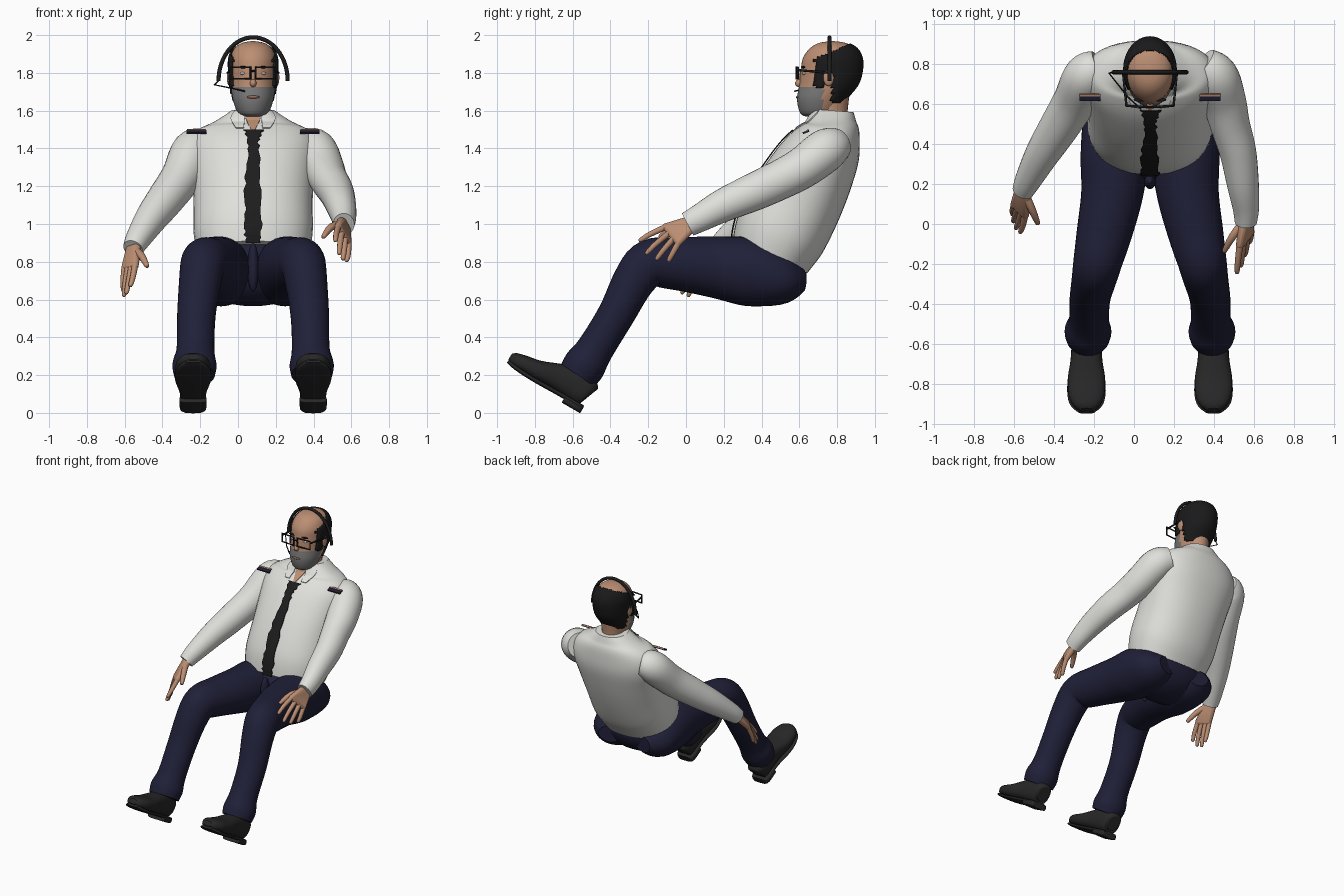
import bpy, bmesh, math, random
from mathutils import Vector
from mathutils.bvhtree import BVHTree

if "Cube" in bpy.data.objects:
    bpy.data.objects.remove(bpy.data.objects["Cube"])

random.seed(4)
CX = 0.08          # body mid-plane


def material(name, r, g, b):
    m = bpy.data.materials.new(name)
    m.diffuse_color = (r, g, b, 1)
    m.use_nodes = True
    m.node_tree.nodes["Principled BSDF"].inputs["Base Color"].default_value = m.diffuse_color
    return m


SKIN = material("skin", .50, .27, .17)
WHITE = material("shirt white", .74, .74, .71)
NAVY = material("trouser navy", .014, .014, .040)
BLACK = material("tie black", .012, .012, .013)
SHOE = material("shoe charcoal", .020, .020, .020)
HAIR = material("hair black", .010, .010, .011)
GREY = material("beard grey", .19, .19, .19)
LIP = material("lip brown", .30, .14, .10)
EYE = material("eye white", .55, .52, .48)


def finish(name, bm, mat, smooth=True):
    bmesh.ops.recalc_face_normals(bm, faces=bm.faces)
    for f in bm.faces:
        f.smooth = smooth and len(f.verts) < 5
    me = bpy.data.meshes.new(name)
    bm.to_mesh(me)
    bm.free()
    me.materials.append(mat)
    ob = bpy.data.objects.new(name, me)
    bpy.context.collection.objects.link(ob)
    return ob


def catmull(rows, sub):
    """Smooth interpolation through rows of numbers."""
    out = []
    for i in range(len(rows) - 1):
        a, b, c, d = (rows[max(0, min(len(rows) - 1, i + k))] for k in (-1, 0, 1, 2))
        for j in range(sub):
            t = j / sub
            out.append([.5 * (2 * q + (r - p) * t + (2 * p - 5 * q + 4 * r - s) * t * t
                              + (3 * q - p - 3 * r + s) * t ** 3) for p, q, r, s in zip(a, b, c, d)])
    return out + [list(rows[-1])]


def loft(name, rings, mat, n=28, sub=5, level=False, power=2.0):
    """Tube through rings (x, y, z, half width, half depth)."""
    rows = catmull(rings, sub)
    pts = [Vector(r[:3]) for r in rows]
    bm, loops = bmesh.new(), []
    for i, r in enumerate(rows):
        t = Vector((0, 0, 1)) if level else (pts[min(i + 1, len(pts) - 1)] - pts[max(i - 1, 0)]).normalized()
        a = (Vector((1, 0, 0)) - t * t.x).normalized()
        b = t.cross(a)
        loop = []
        for k in range(n):
            c, s = math.cos(math.tau * k / n), math.sin(math.tau * k / n)
            c, s = (math.copysign(abs(v) ** (2 / power), v) for v in (c, s))
            loop.append(bm.verts.new(pts[i] + a * c * max(r[3], .002) + b * s * max(r[4], .002)))
        loops.append(loop)
    for p, q in zip(loops, loops[1:]):
        for k in range(n):
            bm.faces.new((p[k], p[(k + 1) % n], q[(k + 1) % n], q[k]))
    bm.faces.new(loops[0])
    bm.faces.new(loops[-1])
    return finish(name, bm, mat)


def ball(name, loc, radii, mat, seg=24):
    bm = bmesh.new()
    bmesh.ops.create_uvsphere(bm, u_segments=seg, v_segments=seg // 2, radius=1)
    for v in bm.verts:
        v.co = Vector(loc) + Vector([c * r for c, r in zip(v.co, radii)])
    return finish(name, bm, mat)


def box(name, loc, size, mat, tilt=0):
    bm = bmesh.new()
    bmesh.ops.create_cube(bm, size=1)
    for v in bm.verts:
        v.co = Vector([c * s for c, s in zip(v.co, size)])
    ob = finish(name, bm, mat, False)
    ob.location, ob.rotation_euler = loc, (tilt, 0, 0)
    return ob


def wire(name, pts, r, mat, closed=False):
    cu = bpy.data.curves.new(name, 'CURVE')
    cu.dimensions, cu.bevel_depth, cu.bevel_resolution = '3D', r, 2
    cu.use_fill_caps = True
    sp = cu.splines.new('POLY')
    sp.points.add(len(pts) - 1)
    for p, co in zip(sp.points, pts):
        p.co = (*co, 1)
    sp.use_cyclic_u = closed
    cu.materials.append(mat)
    ob = bpy.data.objects.new(name, cu)
    bpy.context.collection.objects.link(ob)
    return ob


# Shirt body, leaning back
shirt = loft("shirt_body", [(CX, .445, .825, .29, .215), (CX, .50, .95, .315, .245), (CX, .585, 1.12, .315, .245),
                            (CX, .67, 1.28, .325, .225), (CX, .735, 1.40, .335, .195), (CX, .77, 1.49, .295, .155),
                            (CX, .778, 1.55, .19, .125), (CX, .782, 1.60, .115, .105)], WHITE, n=40, power=2.25)
tree = BVHTree.FromPolygons([v.co for v in shirt.data.vertices], [p.vertices for p in shirt.data.polygons])


def drape(name, rows, offset, mat, sub=1, jitter=0):
    """Strip of rows (z, left x, right x) laid on the shirt front."""
    bm, grid, last = bmesh.new(), [], None
    for z, x0, x1 in catmull(rows, sub):
        x0, x1 = x0 + random.uniform(-jitter, jitter), x1 + random.uniform(-jitter, jitter)
        line = []
        for k in range(5):
            x = x0 + (x1 - x0) * k / 4
            hit = tree.ray_cast(Vector((x, -2, z)), Vector((0, 1, 0)))[0]
            y = hit.y if hit else last
            if last is not None and y - last > .12 or z < .93:
                y = last
            line.append(bm.verts.new((x, y - offset, z)))
            last_y = y
        last = last_y
        grid.append(line)
    for p, q in zip(grid, grid[1:]):
        for k in range(4):
            bm.faces.new((p[k], p[k + 1], q[k + 1], q[k]))
    ob = finish(name, bm, mat, False)
    ob.modifiers.new("thick", 'SOLIDIFY').thickness = .006
    return ob


# Open neck, tie and collar wings
drape("open_neck", [(1.595, .03, .13), (1.55, .045, .115), (1.49, .075, .085)], .006, SKIN, 3)
drape("tie", [(1.50, .035, .13), (1.46, .045, .115), (1.40, .05, .11), (1.25, .04, .12), (1.08, .035, .125),
              (.96, .035, .125), (.90, .05, .115)], .014, BLACK, 5, .009)
for s, side in ((-1, "left"), (1, "right")):
    drape("collar_" + side, [(1.60, CX + s * .05, CX + s * .10), (1.56, CX + s * .045, CX + s * .12),
                             (1.51, CX + s * .05, CX + s * .09)], .014, WHITE, 3)
    # Shoulder boards with stripe
    x = CX + s * .30
    box("shoulder_board_" + side, (x, .635, 1.487), (.105, .035, .010), NAVY, .35)
    box("shoulder_stripe_" + side, (x, .645, 1.496), (.10, .012, .008), SKIN, .35)

# Sleeves
loft("sleeve_left", [(-.17, .78, 1.41, .09, .09), (-.235, .74, 1.385, .115, .115), (-.30, .61, 1.25, .108, .108),
                     (-.385, .47, 1.13, .098, .10), (-.46, .35, 1.03, .085, .088), (-.53, .22, .92, .066, .068),
                     (-.556, .165, .87, .054, .056)], WHITE)
loft("sleeve_right", [(.34, .80, 1.42, .09, .09), (.405, .74, 1.39, .115, .115), (.45, .62, 1.30, .11, .11),
                      (.48, .50, 1.235, .10, .105), (.52, .36, 1.17, .092, .10), (.545, .20, 1.10, .08, .088),
                      (.56, .08, 1.035, .066, .074), (.56, .01, .998, .056, .066)], WHITE)


def hand(side, wrist, index, pinky, tips, thumb):
    """Hull palm with four fingers and a thumb."""
    wrist, index, pinky = Vector(wrist), Vector(index), Vector(pinky)
    bm = bmesh.new()
    across = (pinky - index).normalized() * .022
    for c, r in ((wrist - across, .026), (wrist + across, .026), (index, .02), (pinky, .018)):
        for v in bmesh.ops.create_icosphere(bm, subdivisions=2, radius=r)['verts']:
            v.co += c
    hull = bmesh.ops.convex_hull(bm, input=bm.verts)
    junk = set(hull['geom_interior'] + hull['geom_unused'])
    bmesh.ops.delete(bm, geom=[v for v in junk if isinstance(v, bmesh.types.BMVert)], context='VERTS')
    finish("palm_" + side, bm, SKIN)
    for k, tip in enumerate(tips):
        a, b = index.lerp(pinky, k / 3), Vector(tip)
        mid = a.lerp(b, .5) + (a - wrist).normalized() * .012
        loft(f"finger_{side}_{k + 1}", [(*a, .017, .017), (*mid, .015, .015), (*a.lerp(b, .93), .012, .012),
                                        (*b, .004, .004)], SKIN, 10, 3)
    m, t = Vector(thumb[0]), Vector(thumb[1])
    loft("thumb_" + side, [(*wrist, .022, .022), (*m, .02, .02), (*m.lerp(t, .9), .013, .013), (*t, .004, .004)],
         SKIN, 10, 3)


hand("left", (-.553, .165, .87), (-.545, .045, .78), (-.60, .10, .77),
     [(-.57, -.045, .67), (-.592, -.025, .63), (-.605, .01, .615), (-.607, .045, .64)],
     ((-.51, .07, .83), (-.48, .0, .775)))
hand("right", (.56, .02, .998), (.53, -.105, .985), (.585, -.04, .90),
     [(.515, -.25, .91), (.535, -.215, .84), (.555, -.16, .81), (.575, -.095, .80)],
     ((.495, -.06, .985), (.45, -.14, .93)))

# Trousers: pelvis, front fold and legs
ball("trouser_seat", (CX, .425, .75), (.33, .215, .185), NAVY, 40)
ball("trouser_fold", (CX, .215, .77), (.03, .04, .13), NAVY)
for s, side in ((-1, "left"), (1, "right")):
    leg = [(.14, .62, .70, .08, .06), (.16, .52, .705, .165, .135), (.175, .35, .745, .172, .182),
           (.19, .15, .772, .155, .162), (.23, -.05, .79, .138, .14), (.262, -.19, .79, .122, .128),
           (.28, -.275, .70, .112, .112), (.30, -.37, .52, .102, .098), (.305, -.48, .34, .10, .098),
           (.31, -.535, .255, .117, .112), (.31, -.572, .20, .108, .106)]
    loft("trouser_leg_" + side, [(CX + s * r[0], *r[1:]) for r in leg], NAVY, 32)

    # Shoes, tipped up at the toe: rows of (along, height, half width, half depth)
    def tipped(rows, fx=CX + s * .318):
        return [(fx, -.55 - .866 * u + .5 * h, .022 + .5 * u + .866 * h, a, b) for u, h, a, b in rows]
    loft("shoe_" + side, tipped([(.0, .08, .04, .05), (.02, .085, .066, .078), (.11, .095, .074, .09),
                                 (.20, .08, .08, .072), (.30, .06, .094, .054), (.39, .052, .088, .044),
                                 (.445, .048, .062, .034), (.468, .048, .03, .018)]), SHOE, 28, 5, power=2.5)
    loft("sole_" + side, tipped([(.0, .008, .05, .012), (.03, .008, .07, .012), (.15, .008, .07, .012),
                                 (.30, .006, .096, .012), (.41, .012, .085, .012), (.465, .022, .04, .010)]),
         SHOE, 24, 4, power=3)
    loft("heel_" + side, tipped([(-.003, -.006, .05, .02), (.02, -.006, .07, .02), (.11, -.006, .072, .02)]),
         SHOE, 24, 3, power=4)

# Neck and head with beard on the lower face
loft("neck", [(CX, .775, 1.50, .085, .09), (CX, .76, 1.58, .08, .095), (CX, .765, 1.68, .085, .10)], SKIN, level=True)
skull = [(CX, .70, 1.57, .05, .07), (CX, .70, 1.59, .082, .097), (CX, .713, 1.66, .108, .125),
         (CX, .75, 1.74, .118, .15), (CX, .765, 1.82, .122, .157), (CX, .77, 1.88, .12, .150),
         (CX, .775, 1.93, .099, .119), (CX, .775, 1.958, .06, .072), (CX, .775, 1.968, .01, .01)]
head = loft("head", skull, SKIN, 40, 6, True)
head.data.materials.append(GREY)
for p in head.data.polygons:
    c = p.center
    p.material_index = int(c.z < 1.725 and c.y < .725)

# Horseshoe of hair
hair = loft("hair", [(x, y + .004, z, a + .012, b + .012) for x, y, z, a, b in skull], HAIR, 48, 8, True)
bm = bmesh.new()
bm.from_mesh(hair.data)


def hairless(c):
    low = 1.72 if c.y < .735 else 1.80 if c.y < .775 else 1.645
    return c.y < .68 or c.z < low or c.z > 1.875 + .42 * (c.y - .68)


bmesh.ops.delete(bm, geom=[f for f in bm.faces if hairless(f.calc_center_median())], context='FACES')
bm.to_mesh(hair.data)
bm.free()
hair.modifiers.new("thick", 'SOLIDIFY').thickness = .012

# Face details
ball("nose", (CX, .605, 1.745), (.018, .028, .022), SKIN, 16)
ball("nose_bridge", (CX, .615, 1.775), (.012, .018, .04), SKIN, 16)
ball("lips", (CX, .592, 1.672), (.034, .010, .008), LIP, 16)
for s, side in ((-1, "left"), (1, "right")):
    ball("ear_" + side, (CX + s * .125, .755, 1.775), (.014, .03, .045), SKIN, 16)
    ball("eye_" + side, (CX + s * .052, .626, 1.797), (.018, .010, .008), EYE, 16)
    ball("brow_" + side, (CX + s * .052, .622, 1.83), (.03, .010, .006), HAIR, 16)
    # Glasses rims and temples
    a, b = CX + s * .014, CX + s * .118
    wire("glasses_rim_" + side, [(a, .585, 1.768), (b, .592, 1.768), (b, .592, 1.83), (a, .585, 1.83)], .006, BLACK, True)
    wire("glasses_temple_" + side, [(b, .592, 1.815), (CX + s * .135, .76, 1.80)], .006, BLACK)
wire("glasses_bridge", [(CX - .014, .585, 1.81), (CX + .014, .585, 1.81)], .005, BLACK)

# Headset band and microphone boom
wire("headset_band", [(CX + .183 * math.cos(math.pi * k / 32), .76, 1.758 + .23 * math.sin(math.pi * k / 32))
                      for k in range(33)], .011, BLACK)
wire("microphone_boom", [(CX - .183, .76, 1.758), (-.125, .755, 1.737), (-.03, .635, 1.718), (.035, .575, 1.703)],
     .004, BLACK)
